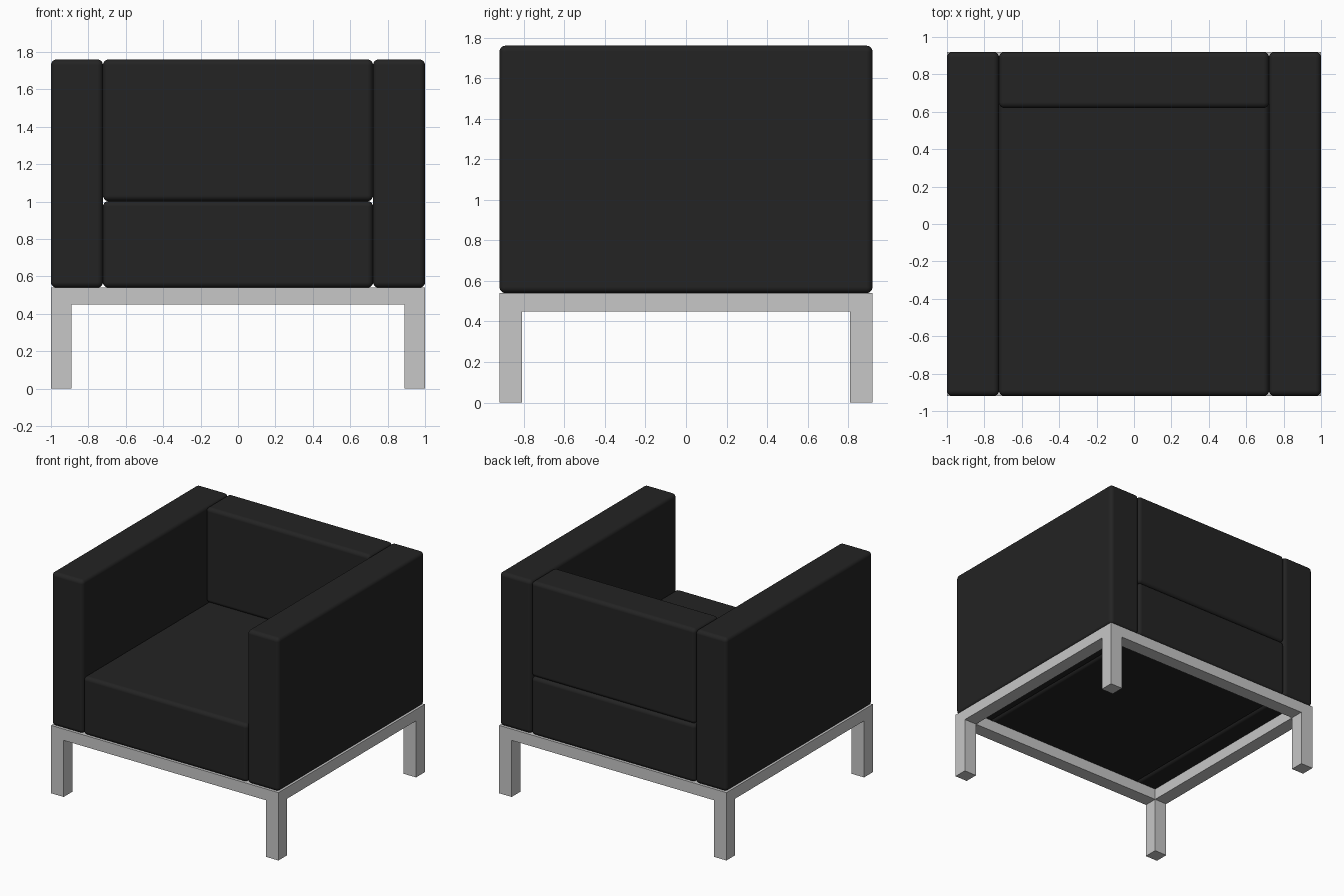
import bpy
import bmesh
from mathutils import Vector

if "Cube" in bpy.data.objects:
    bpy.data.objects.remove(bpy.data.objects["Cube"])


def material(name, rgb):
    m = bpy.data.materials.new(name)
    m.diffuse_color = (*rgb, 1)
    m.use_nodes = True
    m.node_tree.nodes["Principled BSDF"].inputs["Base Color"].default_value = m.diffuse_color
    return m


LEATHER = material("black leather", (0.017, 0.017, 0.017))
METAL = material("brushed metal", (0.57, 0.57, 0.57))


def box(name, lo, hi, mat, radius=0):
    """Box between two corners, optionally with soft rounded edges."""
    lo, hi = Vector(lo), Vector(hi)
    bm = bmesh.new()
    bmesh.ops.create_cube(bm, size=1)
    bmesh.ops.scale(bm, vec=hi - lo, verts=bm.verts)
    mesh = bpy.data.meshes.new(name)
    bm.to_mesh(mesh)
    bm.free()
    obj = bpy.data.objects.new(name, mesh)
    obj.location = (lo + hi) / 2
    mesh.materials.append(mat)
    bpy.context.collection.objects.link(obj)
    if radius:
        mod = obj.modifiers.new("soft edges", "BEVEL")
        mod.width = radius
        mod.segments = 5
        mod.harden_normals = True
        mesh.shade_smooth()
    return obj


W, D = 1.0, 0.92          # half width and half depth
BASE, TOP = 0.54, 1.76    # cushion bottom and top
INNER, SEAT = 0.722, 1.003
T, RAIL = 0.11, 0.45      # tube width and rail underside
R = 0.03

# Cushions
box("left_arm", (-W, -D, BASE), (-INNER, D, TOP), LEATHER, R)
box("right_arm", (INNER, -D, BASE), (W, D, TOP), LEATHER, R)
box("seat", (-INNER, -D, BASE), (INNER, D, SEAT), LEATHER, R)
box("backrest", (-INNER, 0.62, SEAT), (INNER, D, TOP), LEATHER, R)

# Metal legs and rails
for side, sx in (("left", -1), ("right", 1)):
    x0, x1 = sorted((sx * W, sx * (W - T)))
    box(side + "_rail", (x0, -D + T, RAIL), (x1, D - T, BASE), METAL)
    for end, sy in (("front", -1), ("back", 1)):
        y0, y1 = sorted((sy * D, sy * (D - T)))
        box(f"{end}_{side}_leg", (x0, y0, 0), (x1, y1, BASE), METAL)
for end, sy in (("front", -1), ("back", 1)):
    y0, y1 = sorted((sy * D, sy * (D - T)))
    box(end + "_rail", (-W + T, y0, RAIL), (W - T, y1, BASE), METAL)
